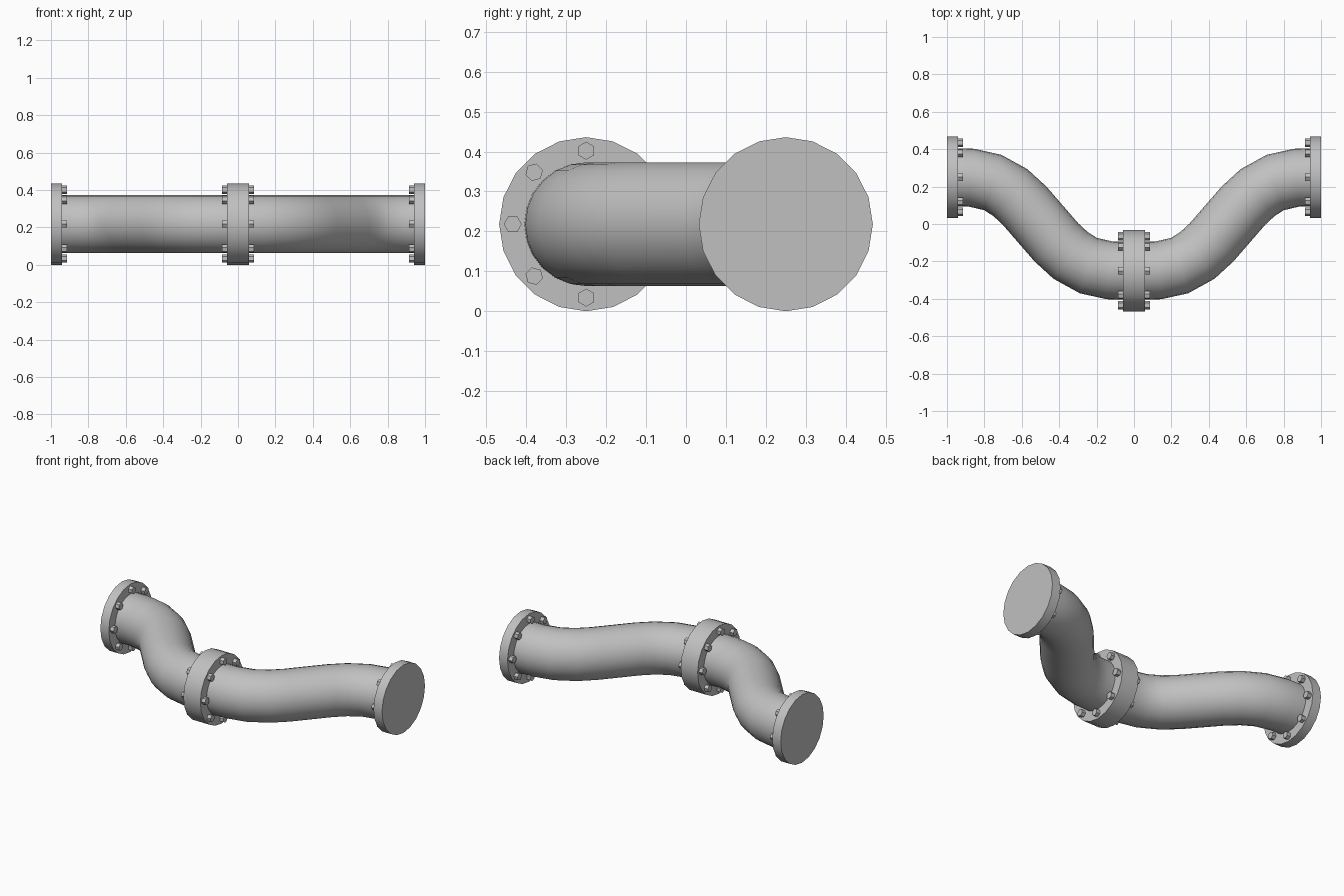
import bpy, bmesh
from math import pi, sin, cos, radians
from mathutils import Matrix, Vector

cube = bpy.data.objects.get("Cube")
if cube:
    bpy.data.objects.remove(cube, do_unlink=True)

AXIS_Z = 0.218
OFFSET_Y = 0.25
PIPE_R, FLANGE_R = 0.155, 0.218
BOLT_RING, BOLT_R = 0.184, 0.0225

metal = bpy.data.materials.new("grey_metal")
metal.use_nodes = True
GREY = (0.53, 0.53, 0.53, 1)
metal.diffuse_color = GREY
metal.node_tree.nodes["Principled BSDF"].inputs["Base Color"].default_value = GREY


def finish(name, bm):
    bmesh.ops.recalc_face_normals(bm, faces=bm.faces)
    mesh = bpy.data.meshes.new(name)
    bm.to_mesh(mesh)
    bm.free()
    mesh.materials.append(metal)
    obj = bpy.data.objects.new(name, mesh)
    bpy.context.collection.objects.link(obj)
    bpy.ops.object.select_all(action='DESELECT')
    obj.select_set(True)
    bpy.context.view_layer.objects.active = obj
    bpy.ops.object.shade_smooth_by_angle(angle=radians(40))
    return obj


def disc(bm, x0, x1, y, z, radius, sides, turn=0):
    """Capped cylinder along x, with a vertex pointing up when turn is 0."""
    place = (Matrix.Translation(((x0 + x1) / 2, y, z))
             @ Matrix.Rotation(turn, 4, 'X') @ Matrix.Rotation(pi / 2, 4, 'Y'))
    bmesh.ops.create_cone(bm, cap_ends=True, segments=sides, radius1=radius,
                          radius2=radius, depth=abs(x1 - x0), matrix=place)


def flange(name, x0, x1, y):
    bm = bmesh.new()
    disc(bm, x0, x1, y, AXIS_Z, FLANGE_R, 20)
    finish(name, bm)


def bolts(name, x, direction, y):
    """Ring of eight hexagonal bolt heads standing on a flange face."""
    bm = bmesh.new()
    for i in range(8):
        a = i * pi / 4
        disc(bm, x - 0.005 * direction, x + 0.025 * direction,
             y - BOLT_RING * sin(a), AXIS_Z + BOLT_RING * cos(a),
             BOLT_R, 6, a + pi / 2)
    finish(name, bm)


# Centreline of one S-bend: x, y and heading in degrees; the far half is
# the near half turned about the middle of the bend
near = [(0.05, -0.25, 0), (0.13, -0.248, 6), (0.245, -0.222, 17),
        (0.34, -0.167, 36), (0.415, -0.098, 49)]
path = near + [(1 - x, -y, h) for x, y, h in reversed(near)]


def pipe(name, side):
    bm = bmesh.new()
    rings = []
    for x, y, heading in path:
        h = radians(heading)
        across = Vector((-sin(h), cos(h), 0))
        ring = []
        for i in range(24):
            a = i * pi / 12
            p = (Vector((x, y, AXIS_Z)) + across * PIPE_R * sin(a)
                 + Vector((0, 0, PIPE_R * cos(a))))
            ring.append(bm.verts.new((p.x * side, p.y, p.z)))
        rings.append(ring)
    for r0, r1 in zip(rings, rings[1:]):
        for i in range(24):
            j = (i + 1) % 24
            bm.faces.new((r0[i], r0[j], r1[j], r1[i]))
    finish(name, bm)


# Middle coupling, then the mirrored left and right halves
flange("middle_flange", -0.06, 0.06, -OFFSET_Y)
for label, side in (("left", 1), ("right", -1)):
    pipe(label + "_pipe", side)
    flange(label + "_end_flange", side * 0.94, side * 1.0, OFFSET_Y)
    bolts(label + "_end_bolts", side * 0.94, -side, OFFSET_Y)
    bolts(label + "_middle_bolts", side * 0.06, side, -OFFSET_Y)
